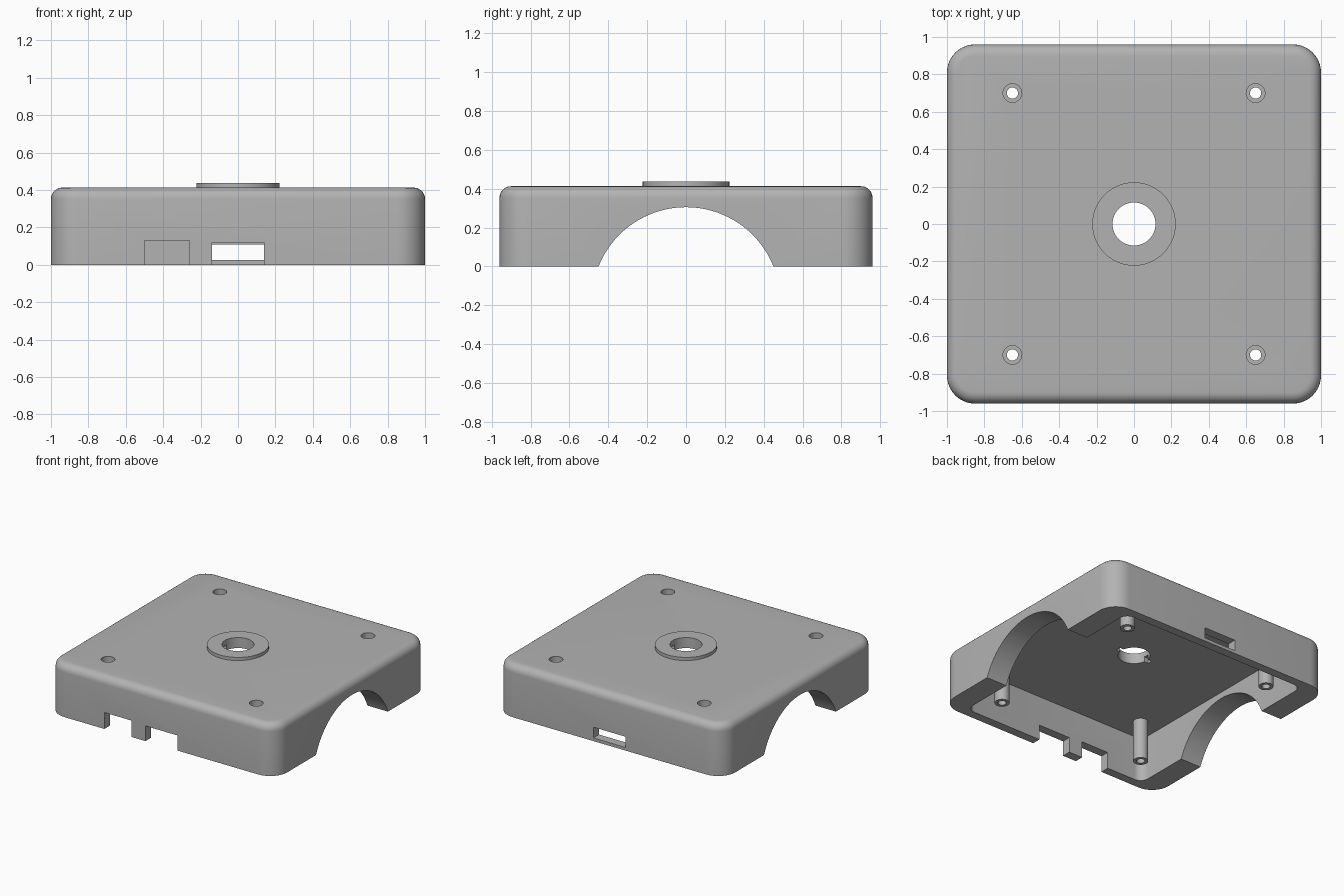
import bpy, bmesh, math

if "Cube" in bpy.data.objects:
    bpy.data.objects.remove(bpy.data.objects["Cube"])

mat = bpy.data.materials.new("plain_grey")
mat.diffuse_color = (0.45, 0.45, 0.45, 1)
mat.use_nodes = True
mat.node_tree.nodes["Principled BSDF"].inputs["Base Color"].default_value = mat.diffuse_color

CEILING = 0.355   # underside of the roof
TOP = 0.413       # outside of the roof


def add_object(name, bm, smooth=True):
    bmesh.ops.recalc_face_normals(bm, faces=bm.faces)
    mesh = bpy.data.meshes.new(name)
    bm.to_mesh(mesh)
    bm.free()
    obj = bpy.data.objects.new(name, mesh)
    bpy.context.collection.objects.link(obj)
    mesh.materials.append(mat)
    if smooth:
        shade(obj)
    return obj


def shade(obj):
    bpy.ops.object.select_all(action='DESELECT')
    obj.select_set(True)
    bpy.context.view_layer.objects.active = obj
    bpy.ops.object.shade_smooth_by_angle(angle=math.radians(30))


def box(name, x0, x1, y0, y1, z0, z1, corner=0, top=0):
    """Box with optional rounded upright corners and rounded top rim."""
    bm = bmesh.new()
    bmesh.ops.create_cube(bm, size=1)
    for v in bm.verts:
        v.co = ((x0 + x1) / 2 + v.co.x * (x1 - x0),
                (y0 + y1) / 2 + v.co.y * (y1 - y0),
                (z0 + z1) / 2 + v.co.z * (z1 - z0))
    if corner:
        upright = [e for e in bm.edges if abs(e.verts[0].co.z - e.verts[1].co.z) > 1e-4]
        bmesh.ops.bevel(bm, geom=upright, offset=corner, segments=10, profile=0.5,
                        affect='EDGES')
    if top:
        rim = [e for e in bm.edges if all(v.co.z > z1 - 1e-4 for v in e.verts)]
        bmesh.ops.bevel(bm, geom=rim, offset=top, segments=6, profile=0.5,
                        affect='EDGES')
    return add_object(name, bm, smooth=False)


def lathe(name, profile, x=0, y=0, steps=48, closed=False):
    """Spin a (radius, z) profile around an upright axis at x, y."""
    bm = bmesh.new()
    rings = []
    for r, z in profile:
        rings.append([bm.verts.new((x + r * math.cos(2 * math.pi * i / steps),
                                    y + r * math.sin(2 * math.pi * i / steps), z))
                      for i in range(steps)])
    for a, b in zip(rings, rings[1:]):
        for i in range(steps):
            j = (i + 1) % steps
            bm.faces.new((a[i], a[j], b[j], b[i]))
    if closed:
        bm.faces.new(rings[0])
        bm.faces.new(rings[-1])
    return add_object(name, bm, smooth=not closed)


def cut(target, cutter):
    mod = target.modifiers.new("cut", 'BOOLEAN')
    mod.operation = 'DIFFERENCE'
    mod.solver = 'EXACT'
    mod.object = cutter
    bpy.context.view_layer.objects.active = target
    bpy.ops.object.modifier_apply(modifier=mod.name)
    bpy.data.objects.remove(cutter)


# Rounded outer case, hollowed from below
case = box("case_shell", -1, 1, -0.96, 0.96, 0, TOP, corner=0.15, top=0.06)
cut(case, box("cavity", -0.82, 0.82, -0.89, 0.89, -0.1, CEILING, corner=0.07))

# Round arch through both side walls
bm = bmesh.new()
bmesh.ops.create_cone(bm, cap_ends=True, segments=96, radius1=0.4845, radius2=0.4845, depth=3)
for v in bm.verts:
    v.co = (v.co.z, v.co.y, v.co.x - 0.1795)
cut(case, add_object("arch_cutter", bm, smooth=False))

# Front notches and rear slot
cut(case, box("notch_left", -0.5, -0.26, -1.1, -0.85, -0.1, 0.13))
cut(case, box("notch_middle", -0.14, 0.14, -1.1, -0.85, -0.1, 0.12))
cut(case, box("rear_slot", -0.14, 0.14, 0.85, 1.1, 0.025, 0.11))

# Centre hole with two blind key pockets underneath
cut(case, lathe("centre_hole", [(0.115, 0.2), (0.115, 0.6)], closed=True))
cut(case, box("key_pocket", -0.15, 0.15, -0.02, 0.02, 0.3, 0.395))

# Screw holes, stepped wider at the roof, with hollow posts below
for i, (x, y) in enumerate([(sx * 0.65, sy * 0.70) for sx in (-1, 1) for sy in (-1, 1)]):
    cut(case, lathe("screw_hole", [(0.03, 0.3), (0.03, 0.365), (0.05, 0.365), (0.05, 0.5)],
                    x, y, 32, closed=True))
    lathe(f"screw_post_{i + 1}", [(0.03, CEILING), (0.03, 0.03), (0.054, 0.03),
                                  (0.054, CEILING)], x, y, 32)
shade(case)

# Raised collar around the centre hole
lathe("raised_collar", [(0.223, TOP), (0.223, 0.438), (0.115, 0.438), (0.115, TOP)])
